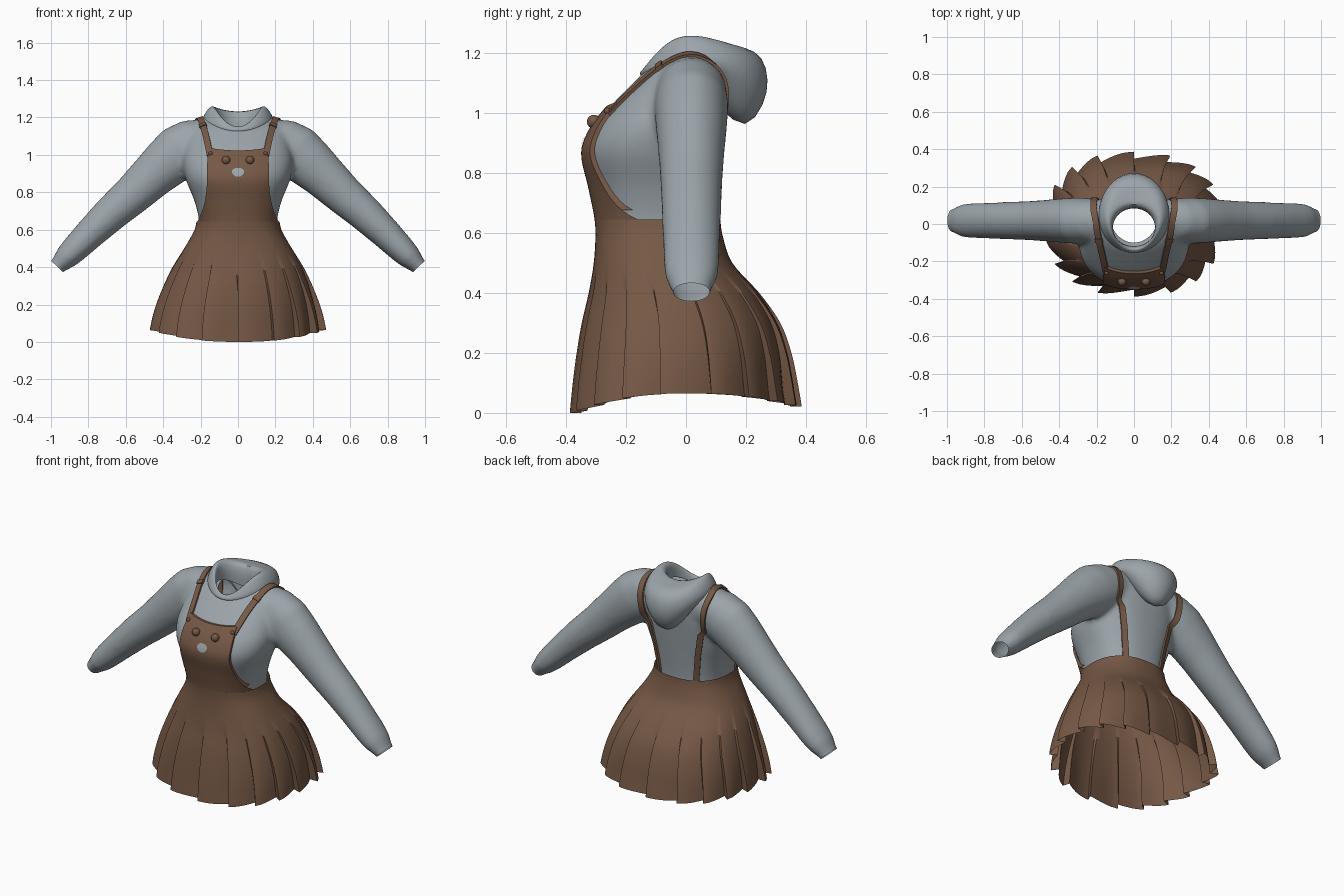
import bpy, bmesh, math
from mathutils import Vector
from mathutils.bvhtree import BVHTree

if "Cube" in bpy.data.objects:
    bpy.data.objects.remove(bpy.data.objects["Cube"])


def material(name, rgb):
    m = bpy.data.materials.new(name)
    m.diffuse_color = (*rgb, 1)
    m.use_nodes = True
    m.node_tree.nodes["Principled BSDF"].inputs["Base Color"].default_value = m.diffuse_color
    return m


GREY = material("grey_fleece", (0.33, 0.375, 0.405))
BROWN = material("brown_cloth", (0.18, 0.098, 0.06))


def finish(name, bm, mat, angle=50):
    me = bpy.data.meshes.new(name)
    bm.to_mesh(me)
    bm.free()
    ob = bpy.data.objects.new(name, me)
    bpy.context.collection.objects.link(ob)
    me.materials.append(mat)
    bpy.ops.object.select_all(action='DESELECT')
    ob.select_set(True)
    bpy.context.view_layer.objects.active = ob
    bpy.ops.object.shade_smooth_by_angle(angle=math.radians(angle))
    return ob


def loft(bm, rings, closed=True, caps=False):
    vs = [[bm.verts.new(p) for p in r] for r in rings]
    n = len(vs[0])
    for a, b in zip(vs, vs[1:]):
        for i in range(n if closed else n - 1):
            j = (i + 1) % n
            bm.faces.new((a[i], a[j], b[j], b[i]))
    if caps:
        bm.faces.new(vs[0])
        bm.faces.new(vs[-1])
    bmesh.ops.recalc_face_normals(bm, faces=bm.faces[:])


def curve(table, u):
    """Smooth interpolation of rows by their first value."""
    u = min(max(u, table[0][0]), table[-1][0])
    i = max(k for k in range(len(table) - 1) if table[k][0] <= u)
    p, q = table[i], table[i + 1]
    o, r = table[max(i - 1, 0)], table[min(i + 2, len(table) - 1)]
    h = q[0] - p[0]
    t = (u - p[0]) / h
    out = []
    for a, b, c, d in zip(o[1:], p[1:], q[1:], r[1:]):
        m0, m1 = (c - a) / (q[0] - o[0]) * h, (d - b) / (r[0] - p[0]) * h
        out.append(b + m0 * t + (3 * (c - b) - 2 * m0 - m1) * t * t
                   + (2 * (b - c) + m0 + m1) * t ** 3)
    return out


def oval(a, rx, yf, yb, n=2.35):
    s, c = math.sin(a), math.cos(a)
    f = lambda v: math.copysign(abs(v) ** (2 / n), v)
    return rx * f(s), (yf + yb) / 2 + (yb - yf) / 2 * f(c)


# rows: height, half width, front y, back y
TORSO = [(.56, .21, -.285, .1), (.645, .208, -.291, .101), (.75, .232, -.312, .11),
         (.87, .28, -.336, .122), (.95, .295, -.308, .13), (1.02, .288, -.255, .137),
         (1.1, .27, -.178, .14), (1.15, .25, -.125, .13), (1.19, .215, -.06, .1),
         (1.208, .16, -.03, .07)]
SKIRT = [(0, .485, -.388, .39), (.1, .47, -.378, .373), (.2, .442, -.365, .352),
         (.3, .402, -.348, .315), (.4, .352, -.325, .245), (.5, .288, -.308, .155),
         (.6, .232, -.302, .12), (.645, .222, -.305, .115)]

# hooded top: torso and sleeves fused into one skin
bm = bmesh.new()
rings = []
for k in range(40):
    z = .56 + .648 * k / 39
    rings.append([(*oval(math.tau * i / 48, *curve(TORSO, z)), z) for i in range(48)])
loft(bm, rings, caps=True)
# rows: x, z, radius in the front plane, radius in y
ARM = [(.09, 1.1, .13, .1), (.2, 1.085, .138, .115), (.29, 1.03, .15, .124),
       (.37, .965, .138, .12), (.46, .885, .121, .112), (.56, .79, .108, .105),
       (.68, .685, .096, .1), (.785, .585, .084, .096), (.87, .5, .074, .094),
       (.915, .455, .066, .088), (.965, .405, .044, .064), (1.0, .37, .042, .06)]
N = Vector((.72, 0, .7))
for side in (-1, 1):
    rings = []
    for x, z, r, ry in ARM:
        ring = []
        for i in range(32):
            a = math.tau * i / 32
            p = Vector((x, .018, z)) + N * r * math.cos(a) + Vector((0, ry * math.sin(a), 0))
            ring.append((p.x * side, p.y, p.z))
        rings.append(ring)
    loft(bm, rings, caps=True)
raw = finish("hooded_top", bm, GREY)
m = raw.modifiers.new("fuse", 'REMESH')
m.mode, m.voxel_size = 'VOXEL', .013
m = raw.modifiers.new("soften", 'SMOOTH')
m.factor, m.iterations = .5, 14
fused = raw.evaluated_get(bpy.context.evaluated_depsgraph_get())
bm = bmesh.new()
bm.from_mesh(fused.to_mesh())
bpy.data.objects.remove(raw)
# open the cuffs, waist and neck
for s in (-1, 1):
    bmesh.ops.bisect_plane(bm, geom=bm.verts[:] + bm.edges[:] + bm.faces[:],
                           plane_co=(.967 * s, 0, .403), plane_no=(.7 * s, 0, -.72),
                           clear_outer=True)
holes = []
for f in bm.faces:
    c = f.calc_center_median()
    neck = c.z > 1.05 and (c.x / .128) ** 2 + ((c.y + .02) / .114) ** 2 < 1
    if neck or (c.z < .62 and abs(c.x) < .3):
        holes.append(f)
bmesh.ops.delete(bm, geom=holes, context='FACES')
bm.normal_update()
skin = BVHTree.FromBMesh(bm)
finish("hooded_top", bm, GREY, 80)

# hood lying on the back: half width, front/side/back y, front/side/back z
HOOD = [(.115, -.12, -.02, .085, 1.12, 1.16, 1.11),
        (.11, -.124, -.02, .082, 1.14, 1.215, 1.18),
        (.122, -.134, 0, .1, 1.152, 1.258, 1.245),
        (.142, -.142, .015, .145, 1.149, 1.262, 1.222),
        (.16, -.148, .03, .2, 1.143, 1.248, 1.222),
        (.182, -.155, .035, .26, 1.135, 1.215, 1.19),
        (.192, -.154, .04, .278, 1.125, 1.185, 1.11),
        (.188, -.14, .05, .265, 1.12, 1.165, 1.03),
        (.165, -.12, .05, .2, 1.11, 1.15, .935),
        (.13, -.1, .05, .12, 1.11, 1.14, 1.01)]
bm = bmesh.new()
rings = []
for rx, yf, ys, yb, zf, zs, zb in HOOD:
    ring = []
    for i in range(40):
        a = math.tau * i / 40
        c = math.cos(a)
        ring.append((rx * math.sin(a), ys + (yb - ys if c > 0 else ys - yf) * c,
                     zs + ((zb if c > 0 else zf) - zs) * c * c))
    rings.append(ring)
loft(bm, rings)
hood = finish("hood", bm, GREY, 100)
hood.modifiers.new("round", 'SUBSURF').levels = 1

# pleated skirt with knife folds growing towards the hem
bm = bmesh.new()
rings = []
PLEATS, ROWS = 18, 26
FOLD = [(0, 0), (.06, .01), (.25, .15), (.45, .38), (.65, .62), (.85, .85), (1, 1)]
for r in range(ROWS + 1):
    ring = []
    for p in range(PLEATS):
        for frac, depth in FOLD:
            a0 = -math.tau * (p + frac) / PLEATS
            c = math.cos(a0)
            hem = .065 + ((.022 if c > 0 else 0) - .065) * c * c
            z = .645 + (hem - .645) * r / ROWS
            k = min(max((.48 - z) / .4, 0), 1)
            a = -math.tau * (p + frac * (.93 + .13 * k)) / PLEATS
            rx, yf, yb = curve(SKIRT, z)
            x, y = oval(a, rx, yf, yb)
            s = 1 - .1 * k * depth
            cy = (yf + yb) / 2
            ring.append((x * s, cy + (y - cy) * s, z))
    rings.append(ring)
loft(bm, rings)
finish("pleated_skirt", bm, BROWN, 45)


def bib_point(x, z, lift=.014):
    rx, yf, yb = curve(TORSO, z)
    rx, yf, yb = rx + lift, yf - lift, yb + lift
    q = max(1 - abs(x / rx) ** 2.35, 0) ** (1 / 2.35)
    return (x, (yf + yb) / 2 - (yb - yf) / 2 * q, z)


# bib: height, half width
BIB = [(.645, .216), (.67, .205), (.7, .192), (.76, .176), (.85, .166), (.95, .165), (1.03, .156)]
bm = bmesh.new()
rings = []
for r in range(25):
    z = .645 + .385 * r / 24
    w = curve(BIB, z)[0]
    rings.append([bib_point(w * u / 12, z + (.014 * (u / 12) ** 2 - .006) * (r / 24) ** 6)
                  for u in range(-12, 13)])
# turn the top and side edges in towards the top
loft(bm, rings, closed=False)
loft(bm, [[bib_point(p[0], p[2], lift) for p in rings[-1]] for lift in (.014, .0)], closed=False)
for e in (0, -1):
    loft(bm, [[bib_point(r[e][0], r[e][2], lift) for r in rings[2:]] for lift in (.014, .0)],
         closed=False)
finish("bib", bm, BROWN)

# nose patch on the bib
bm = bmesh.new()
rings = []
for s in (.01, .5, 1):
    ring = []
    for i in range(24):
        a = math.tau * i / 24
        ring.append(bib_point(.032 * s * math.cos(a) * (1 + .15 * math.sin(a)),
                              .907 + .024 * s * math.sin(a), .017))
    rings.append(ring)
loft(bm, rings)
finish("nose_patch", bm, GREY)


def ball(name, x, z, lift, r):
    b = bmesh.new()
    bmesh.ops.create_uvsphere(b, u_segments=20, v_segments=12, radius=r)
    bmesh.ops.translate(b, verts=b.verts[:], vec=bib_point(x, z, lift))
    finish(name, b, BROWN)


# straps laid over the shoulders: step, x, y, z
STRAP = [(0, .15, -.26, 1.0), (1, .172, -.17, 1.1), (2, .192, -.08, 1.17), (3, .205, 0, 1.205),
         (4, .215, .06, 1.2), (5, .215, .115, 1.13), (6, .2, .14, 1.0), (7, .168, .13, .84),
         (8, .142, .115, .63)]


def strap(name, side, t0, t1, steps, w, h):
    b = bmesh.new()
    rings = []
    for i in range(steps + 1):
        t = t0 + (t1 - t0) * i / steps
        p = Vector(curve(STRAP, t))
        d = Vector(curve(STRAP, t + .05)) - Vector(curve(STRAP, t - .05))
        p.x, d.x = p.x * side, d.x * side
        co, no, _, _ = skin.find_nearest(p)
        across = d.cross(no).normalized() * w
        rings.append([co - across - no * .004, co + across - no * .004,
                      co + across + no * h, co - across + no * h])
    loft(b, rings, caps=True)
    finish(name, b, BROWN, 40)


for side, tag in ((-1, "left"), (1, "right")):
    strap(tag + "_strap", side, 0, 8, 48, .017, .009)
    strap(tag + "_strap_slider", side, 1.75, 1.98, 3, .02, .014)
    ball(tag + "_eye_button", .064 * side, .972, .016, .023)
    ball(tag + "_strap_button", .147 * side, 1.008, .015, .011)
